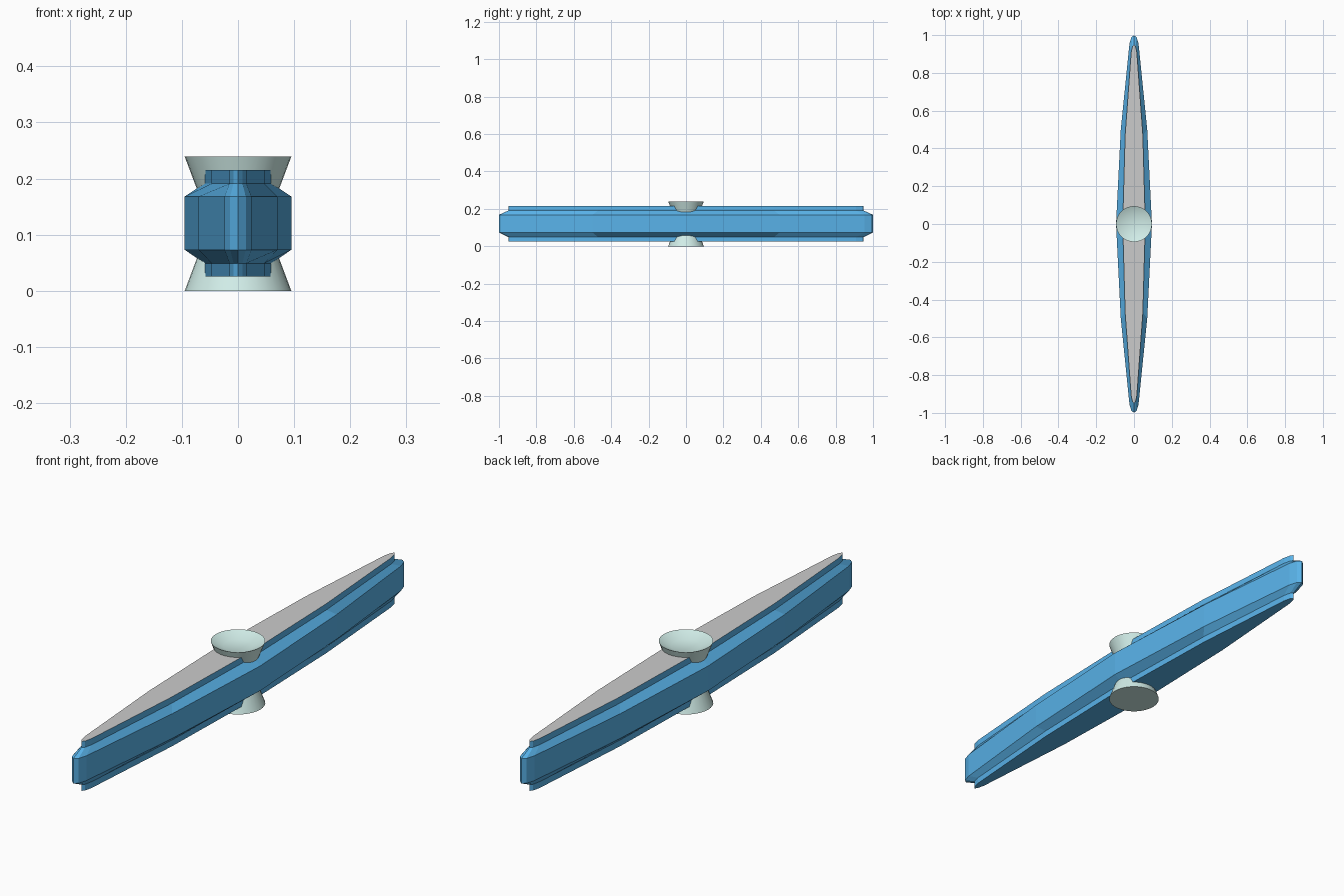
import bpy, bmesh, math

if "Cube" in bpy.data.objects:
    bpy.data.objects.remove(bpy.data.objects["Cube"])


def material(name, color):
    m = bpy.data.materials.new(name)
    m.diffuse_color = (*color, 1)
    return m


def make(name, bm, mat=None):
    bmesh.ops.recalc_face_normals(bm, faces=bm.faces)
    me = bpy.data.meshes.new(name)
    bm.to_mesh(me)
    bm.free()
    ob = bpy.data.objects.new(name, me)
    bpy.context.collection.objects.link(ob)
    if mat:
        me.materials.append(mat)
    return ob


def mirror_outline(q):
    # quarter outline from widest point to tip, mirrored into a closed loop
    right = [(x, -y) for x, y in reversed(q)] + q[1:] if q[0][1] == 0 else \
        [(x, -y) for x, y in reversed(q)] + q
    left = [(-x, y) for x, y in reversed(right[1:-1])]
    return right + left


def loft(name, rings, mat, closed=False, cap_start=True, cap_end=True):
    bm = bmesh.new()
    loops = [[bm.verts.new(p) for p in r] for r in rings]
    for a, b in zip(loops, loops[1:]):
        n = len(a)
        for i in range(n):
            j = (i + 1) % n
            bm.faces.new((a[i], a[j], b[j], b[i]))
    if cap_start:
        bm.faces.new(loops[0][::-1])
    if cap_end:
        bm.faces.new(loops[-1])
    return make(name, bm, mat)


blue = material("blue", (0.012, 0.16, 0.62))
teal = material("pale_teal", (0.37, 0.66, 0.61))
blue.diffuse_color = (0.1, 0.45, 0.82, 1)
teal.diffuse_color = (0.64, 0.85, 0.81, 1)

# tapered outlines: wide body and the narrower raised plates
wide = mirror_outline([(0.095, 0), (0.07, 0.5), (0.024, 0.955), (0.014, 0.988), (0, 1.0)])
slim = mirror_outline([(0.06, 0), (0.047, 0.47), (0.015, 0.91), (0.008, 0.94), (0, 0.95)])


def at(outline, z):
    return [(x, y, z) for x, y in outline]


# bevelled blade body, open at the top where the face panel sits
loft("blade", [at(slim, 0.025), at(slim, 0.049), at(wide, 0.073),
               at(wide, 0.168), at(slim, 0.191), at(slim, 0.215)], blue, cap_end=False)

# grey face panel
bm = bmesh.new()
bm.faces.new([bm.verts.new(p) for p in at(slim, 0.215)])
panel = make("face_panel", bm)


# waisted centre pivot with a dished top
def circle(r, z, n=32):
    return [(r * math.cos(2 * math.pi * i / n), r * math.sin(2 * math.pi * i / n), z)
            for i in range(n)]


pivot = loft("centre_pivot", [circle(0.095, 0), circle(0.05, 0.12),
                              circle(0.095, 0.239), circle(0.052, 0.219)], teal)
for o in bpy.data.objects:
    o.select_set(o == pivot)
bpy.context.view_layer.objects.active = pivot
bpy.ops.object.shade_smooth_by_angle(angle=math.radians(30))

for m in bpy.data.materials:
    if m.users and not m.is_grease_pencil:
        m.use_nodes = True
        m.node_tree.nodes["Principled BSDF"].inputs["Base Color"].default_value = m.diffuse_color
